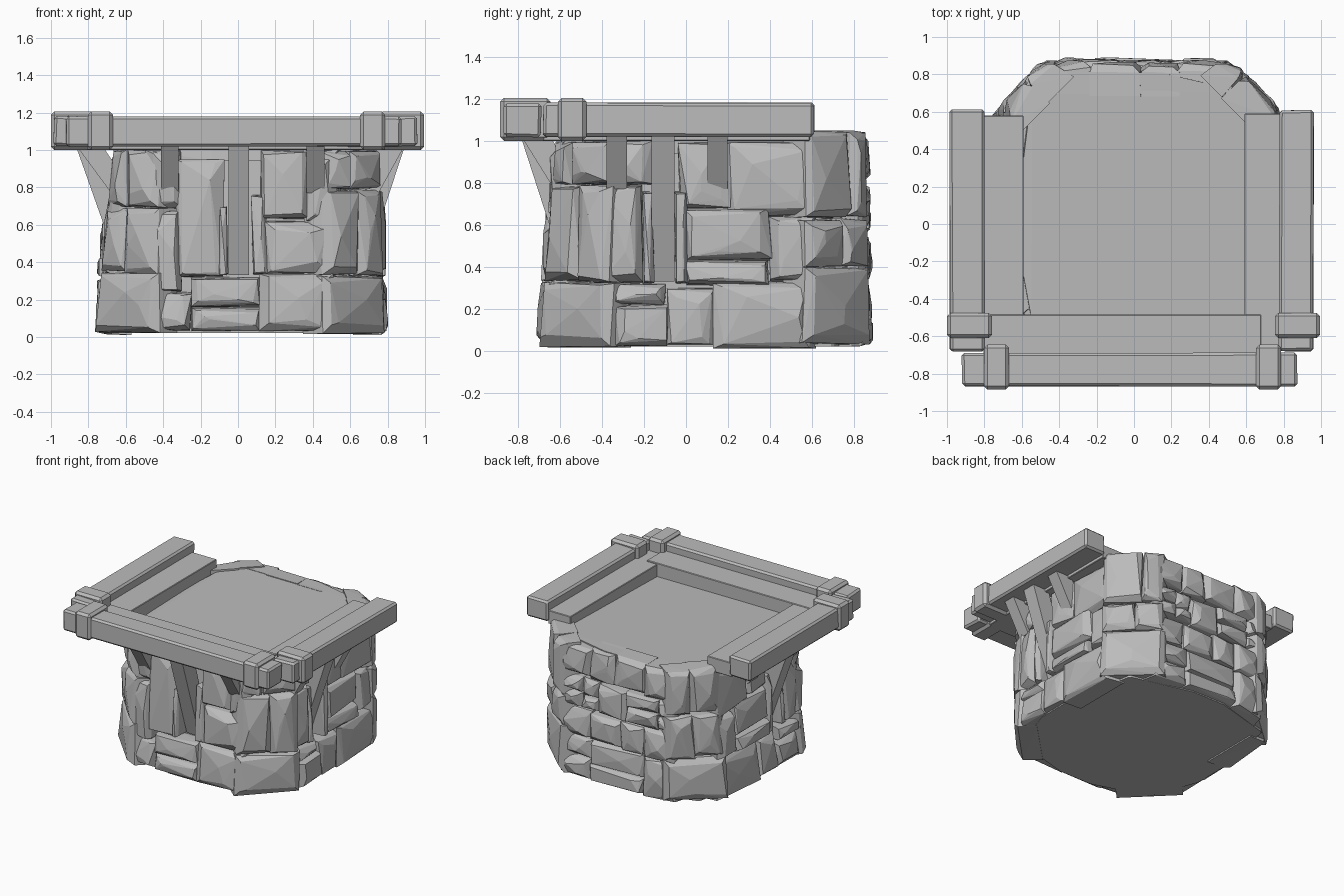
import bpy, bmesh, random
from math import radians, cos, sin
from mathutils import Vector

random.seed(7)
if "Cube" in bpy.data.objects:
    bpy.data.objects.remove(bpy.data.objects["Cube"])

grey = bpy.data.materials.new("plain_grey")
grey.use_nodes = True
grey.diffuse_color = (0.5, 0.5, 0.5, 1)
grey.node_tree.nodes["Principled BSDF"].inputs["Base Color"].default_value = (0.5, 0.5, 0.5, 1)

# Each wall: angle it faces, distance from the centre, inward lean per unit height
WALLS = {"front": (-90, 0.7, 0.08), "left": (0, 0.785, 0.03), "back": (90, 0.875, 0.02),
         "right": (180, 0.765, 0.1), "front_left": (-45, 0.85, 0.03), "front_right": (-135, 0.82, 0.03),
         "back_left": (45, 0.98, 0.01), "back_right": (135, 0.965, 0.02)}


def finish(name, bm):
    bmesh.ops.recalc_face_normals(bm, faces=bm.faces)
    mesh = bpy.data.meshes.new(name)
    bm.to_mesh(mesh)
    bm.free()
    mesh.materials.append(grey)
    bpy.context.collection.objects.link(bpy.data.objects.new(name, mesh))


def hull(name, points):
    bm = bmesh.new()
    verts = [bm.verts.new(p) for p in points]
    bmesh.ops.convex_hull(bm, input=verts)
    loose = [v for v in bm.verts if not v.link_faces]
    bmesh.ops.delete(bm, geom=loose, context='VERTS')
    bmesh.ops.dissolve_limit(bm, angle_limit=0.02, verts=bm.verts, edges=bm.edges)
    finish(name, bm)


def jitter(a):
    return random.uniform(-a, a)


def timber(name, lo, hi, bevel=0.012, wobble=0.0):
    bm = bmesh.new()
    bmesh.ops.create_cube(bm, size=1)
    for v in bm.verts:
        for i in range(3):
            v.co[i] = (hi[i] if v.co[i] > 0 else lo[i]) + jitter(wobble)
    bmesh.ops.bevel(bm, geom=bm.edges[:], offset=bevel, segments=1, affect='EDGES')
    finish(name, bm)


def normal(side):
    a = radians(WALLS[side][0])
    return Vector((cos(a), sin(a), 0))


def depth(side, z):
    return WALLS[side][1] - WALLS[side][2] * z


def place(side, u, d, z):
    n = normal(side)
    return n * d + Vector((-n.y, n.x, 0)) * u + Vector((0, 0, z))


def fit(p, inset, own=None):
    # push a point back inside every wall but its own
    for side in list(WALLS) * 2:
        if side != own:
            over = p.dot(normal(side)) - depth(side, p.z) + inset
            if over > 0:
                p = p - normal(side) * over
    return p


def stone(side, u0, u1, z0, z1):
    zm, um = (z0 + z1) / 2, (u0 + u1) / 2
    d = depth(side, zm) + jitter(0.012)
    inset = 0.0 if "_" in side else 0.035
    lean = WALLS[side][2]
    rim = min(0.025, (u1 - u0) / 7, (z1 - z0) / 7)
    pts = []
    for u, su in ((u0, 1), (u1, -1)):
        for z, sz in ((z0, 1), (z1, -1)):
            dz = d - lean * (z - zm)
            pts.append(place(side, u, d - 0.17, z))
            pts.append(place(side, u + su * jitter(0.012), dz - 0.03 + jitter(0.015), z + sz * abs(jitter(0.012))))
            pts.append(place(side, u + su * rim * random.uniform(0.5, 2), dz + jitter(0.01),
                             z + sz * rim * random.uniform(0.5, 2)))
    for i in range(2):
        pts.append(place(side, um + jitter((u1 - u0) / 3), d + 0.012, zm + jitter((z1 - z0) / 3)))
    hull(side + "_stone", [fit(p, inset, side) for p in pts])


def slab(name, z0, z1, inset, drop=0.0):
    pts = []
    for z in (z0, z1):
        for side in WALLS:
            for u in (-0.8, 0.8):
                p = fit(place(side, u, 1, z), inset)
                p.z -= drop if p.y < 0.2 and z == z1 else 0
                pts.append(p)
    hull(name, pts)


# Solid core set back behind the stones, with a base and a floor that rises slightly to the back
slab("core", 0.03, 0.98, 0.12)
slab("base", 0.02, 0.12, 0.045)
slab("floor", 0.94, 1.04, 0.045, 0.03)

# Masonry, each stone given as u0, u1, z0, z1 in hundredths
front = [(-52, -25, 3, 24), (-25, 12, 3, 16), (-25, 12, 16, 32), (12, 52, 3, 34), (-50, -31, 24, 68),
         (-32, -8, 32, 95), (15, 54, 34, 62), (-52, -30, 68, 100), (12, 37, 63, 100), (37, 55, 62, 100),
         (-10, -6, 33, 70), (8, 15, 33, 76)]
flank = [(-44, -34, 3, 32), (-34, -8, 2, 22), (-34, -10, 22, 32), (-9, 14, 2, 30), (14, 62, 1, 33),
         (-46, -21, 32, 79), (0, 39, 31, 43), (0, 40, 43, 68), (40, 62, 33, 64),
         (-46, -17, 79, 100), (-3, 21, 68, 100), (20, 62, 64, 100), (-21, -16, 32, 76), (-5, 0, 32, 76)]
for u0, u1, z0, z1 in front:
    stone("front", u0 / 100, u1 / 100, z0 / 100, z1 / 100)
for u0, u1, z0, z1 in flank:
    stone("left", u0 / 100, u1 / 100, z0 / 100, z1 / 100)
    stone("right", -u1 / 100, -u0 / 100, z0 / 100, z1 / 100)

# Big corner stones, whole at the foot and split above
for side, mid, levels in (("front_left", 0.06, (0.015, 0.33, 0.79, 1.0)),
                          ("front_right", -0.05, (0.02, 0.35, 0.69, 1.0)),
                          ("back_left", 0.08, (0.03, 0.4, 0.63, 1.05)),
                          ("back_right", -0.1, (0.03, 0.36, 0.7, 1.05))):
    for z0, z1 in zip(levels, levels[1:]):
        split = mid + jitter(0.08)
        if z0 < 0.1:
            stone(side, mid - 0.24, mid + 0.24, z0, z1)
        else:
            stone(side, mid - 0.23, split, z0, z1)
            stone(side, split, mid + 0.23, z0 + jitter(0.02), z1)

# Back masonry: uneven courses of broken stones
for z0, z1, count in ((0.02, 0.34, 3), (0.34, 0.56, 4), (0.56, 0.8, 5), (0.8, 1.05, 4)):
    cuts = [-0.53 + 1.04 * i / count + (jitter(0.06) if 0 < i < count else 0) for i in range(count + 1)]
    for a, b in zip(cuts, cuts[1:]):
        if random.random() < 0.35:
            m = (z0 + z1) / 2 + jitter(0.03)
            stone("back", a, b, z0, m)
            stone("back", a, b, m, z1)
        else:
            stone("back", a, b, z0 + jitter(0.02) * (z0 > 0.1), z1 - abs(jitter(0.02)))


# Struts leaning out of the walls to carry the beams
def strut(name, side, u, half, z0, sunk, reach):
    base, top = depth(side, z0) - sunk, depth(side, 1.0) + reach
    hull(name, [place(side, u + s * half, d, z) for s in (-1, 1) for d, z in
                ((base - 0.12, z0), (base, z0), (top, 1.03), (top - 0.14, 1.03))])


for side, flip, reach, mid, stubs in (("front", 1, 0.17, 0.005, (-0.365, 0.415)),
                                      ("left", 1, 0.14, -0.11, (-0.33, 0.15)),
                                      ("right", -1, 0.205, -0.11, (-0.33, 0.15))):
    strut(side + "_main_strut", side, flip * mid, 0.055, 0.33, 0.11, reach)
    for u in stubs:
        strut(side + "_short_strut", side, flip * u, 0.048, 0.77, 0.01, reach)

# Outer beams
timber("front_beam", (-0.92, -0.87, 1.02), (0.87, -0.69, 1.18), 0.014, 0.004)
timber("right_beam", (-0.985, -0.68, 1.02), (-0.8, 0.61, 1.18), 0.014, 0.004)
timber("left_beam", (0.775, -0.68, 1.02), (0.96, 0.61, 1.18), 0.014, 0.004)

# Inner ledge boards, lower than the beams, around three sides of the floor
timber("front_ledge", (-0.805, -0.695, 1.0), (0.68, -0.485, 1.115), 0.004)
timber("right_ledge", (-0.805, -0.5, 1.0), (-0.59, 0.58, 1.11), 0.004)
timber("left_ledge", (0.59, -0.68, 1.0), (0.785, 0.59, 1.105), 0.004)

# Raised bands clasping the beam ends
for x in (-0.735, 0.72):
    timber("front_band", (x - 0.067, -0.885, 1.0), (x + 0.067, -0.645, 1.205), 0.018)
for x in (-0.88, 0.875):
    timber("side_band", (x - 0.12, -0.61, 1.0), (x + 0.12, -0.475, 1.205), 0.018)
